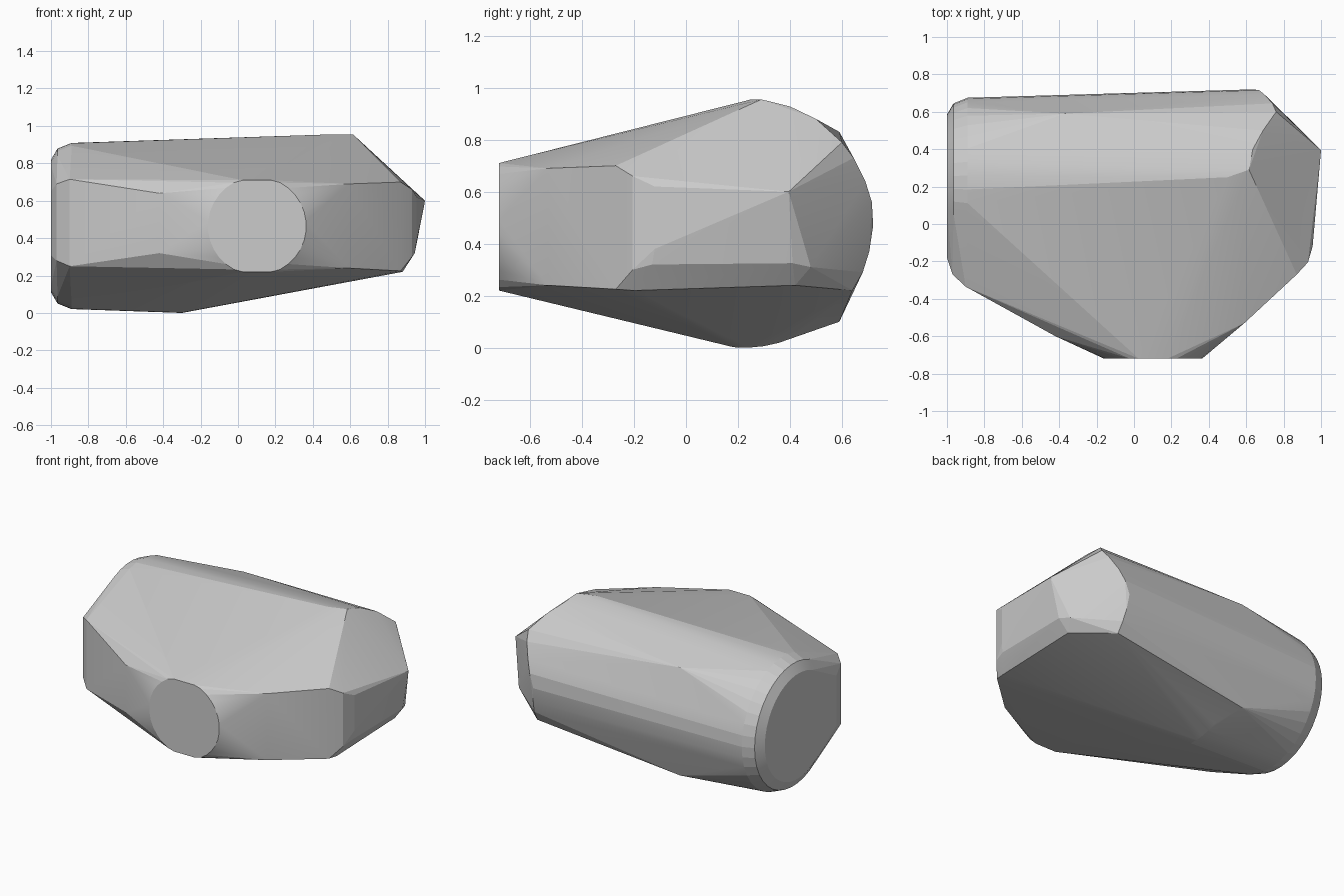
import bpy, bmesh
from math import sin, cos, radians

if "Cube" in bpy.data.objects:
    bpy.data.objects.remove(bpy.data.objects["Cube"])

pts = []

def arc(x, cy, cz, r, a0, a1, n):
    """Arc across the barrel; angle 0 points to the back, 90 points up."""
    for i in range(n + 1):
        a = radians(a0 + (a1 - a0) * i / n)
        pts.append((x, cy + r * cos(a), cz + r * sin(a)))

def edge(x, y, z0, z1):
    """Upright edge given by its lower and upper ends."""
    pts.extend([(x, y, z0), (x, y, z1)])

# rounded left cap of the barrel
for x, r in ((-0.89, 0.445), (-0.965, 0.415), (-1.0, 0.355)):
    arc(x, 0.23, 0.465, r, -115, 115, 24)

# right end of the barrel, cut by the chamfer
pts += [(0.615, 0.29, 0.955), (0.635, 0.40, 0.928), (0.69, 0.50, 0.88),
        (0.76, 0.60, 0.79), (0.74, 0.645, 0.73), (0.70, 0.69, 0.64),
        (0.67, 0.715, 0.56), (0.64, 0.72, 0.47), (0.65, 0.705, 0.37),
        (0.66, 0.68, 0.29), (0.665, 0.64, 0.22), (0.5, 0.25, 0.955)]

# lower belly arc and the two small back corners
arc(-0.3, 0.225, 0.475, 0.475, -95, -60, 5)
edge(-0.37, 0.59, 0.10, 0.83)

# round front face with clipped top and bottom
for i in range(32):
    a = radians(360 * (i + 0.5) / 32)
    dz = max(-0.245, min(0.245, 0.263 * sin(a)))
    pts.append((0.102 + 0.263 * cos(a), -0.72, 0.465 + dz))

# left front flank
edge(-1.0, -0.18, 0.31, 0.65)
edge(-0.97, -0.27, 0.28, 0.69)
edge(-0.90, -0.335, 0.25, 0.715)
edge(-0.42, -0.60, 0.32, 0.64)

# right front flank
edge(0.59, -0.53, 0.24, 0.69)
edge(0.87, -0.27, 0.225, 0.70)
edge(0.93, -0.205, 0.30, 0.66)
edge(0.955, -0.12, 0.38, 0.62)

# right side with its lower bevel and the pointed corner
pts += [(1.0, 0.395, 0.60), (0.945, -0.13, 0.32), (0.945, 0.41, 0.325),
        (0.915, 0.48, 0.31), (0.88, -0.20, 0.22), (0.88, 0.42, 0.24)]

# skin all sections with one convex hull
bm = bmesh.new()
for p in pts:
    bm.verts.new(p)
bmesh.ops.remove_doubles(bm, verts=bm.verts, dist=0.002)
bmesh.ops.convex_hull(bm, input=bm.verts)
loose = [v for v in bm.verts if not v.link_faces]
bmesh.ops.delete(bm, geom=loose, context='VERTS')
bmesh.ops.dissolve_limit(bm, angle_limit=radians(0.5), verts=bm.verts, edges=bm.edges)
bmesh.ops.recalc_face_normals(bm, faces=bm.faces)
low = min(v.co.z for v in bm.verts)
for v in bm.verts:
    v.co.z -= low

mesh = bpy.data.meshes.new("faceted_body")
bm.to_mesh(mesh)
bm.free()
body = bpy.data.objects.new("faceted_body", mesh)
bpy.context.collection.objects.link(body)
bpy.context.view_layer.objects.active = body
body.select_set(True)
bpy.ops.object.shade_smooth_by_angle(angle=radians(8))
